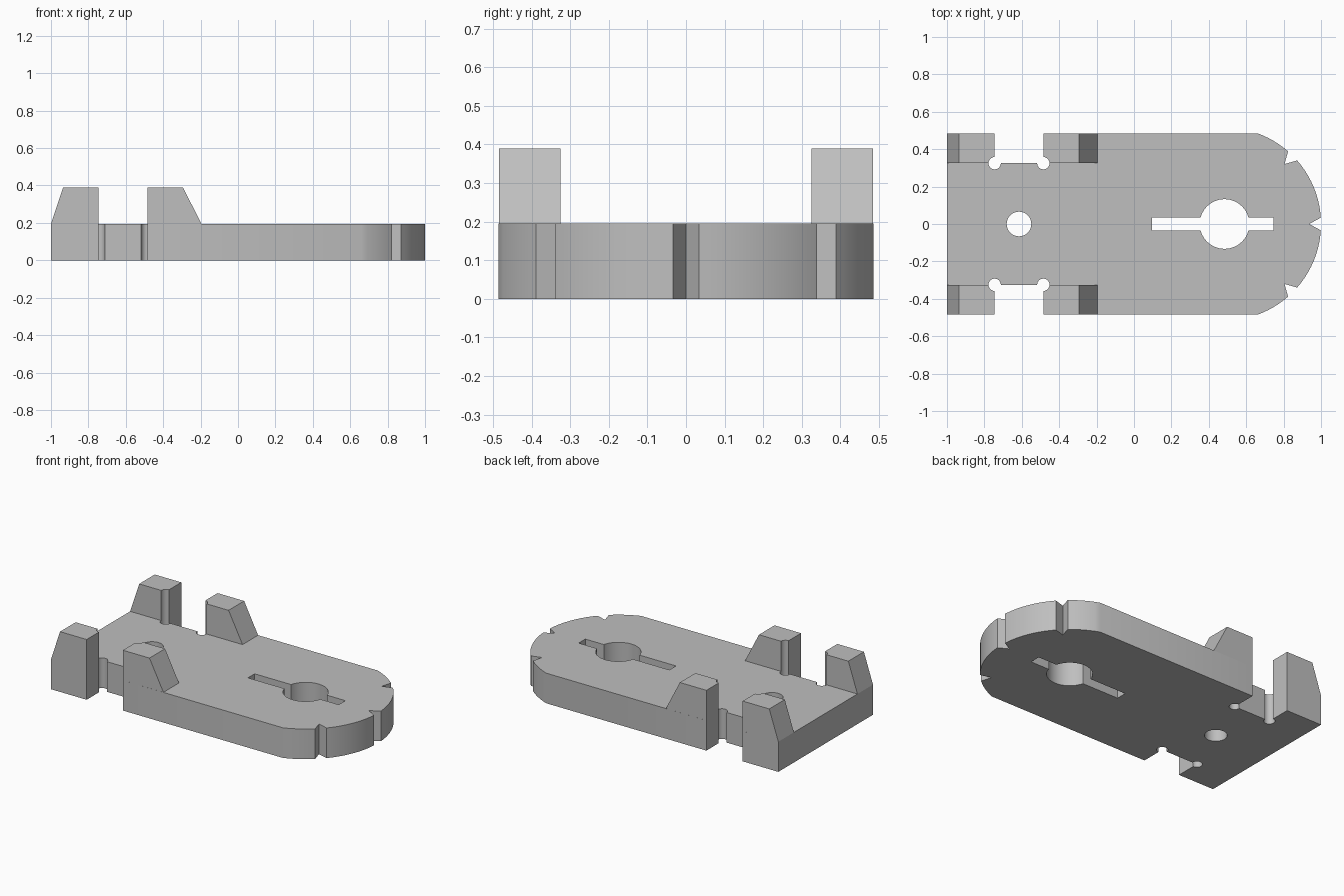
import bpy
import bmesh
from math import cos, sin, radians, acos, degrees

if "Cube" in bpy.data.objects:
    bpy.data.objects.remove(bpy.data.objects["Cube"], do_unlink=True)

HALF_W, INNER = 0.484, 0.325        # outer side and inner face of the posts
PLATE_TOP, POST_TOP = 0.195, 0.39
NOSE_X, NOSE_R, NOTCH_R = 0.484, 0.516, 0.453
GAP = (-0.745, -0.485)              # side gap between the posts

grey = bpy.data.materials.new("plain grey")
grey.use_nodes = True
grey.diffuse_color = (0.52, 0.52, 0.52, 1)
grey.node_tree.nodes["Principled BSDF"].inputs["Base Color"].default_value = grey.diffuse_color


def prism(name, points, offset):
    """Closed solid made by sweeping a flat outline of 3D points along offset."""
    bm = bmesh.new()
    face = bm.faces.new([bm.verts.new(p) for p in points])
    swept = bmesh.ops.extrude_face_region(bm, geom=[face])["geom"]
    verts = [v for v in swept if isinstance(v, bmesh.types.BMVert)]
    bmesh.ops.translate(bm, verts=verts, vec=offset)
    bmesh.ops.recalc_face_normals(bm, faces=bm.faces)
    mesh = bpy.data.meshes.new(name)
    bm.to_mesh(mesh)
    bm.free()
    mesh.materials.append(grey)
    obj = bpy.data.objects.new(name, mesh)
    bpy.context.collection.objects.link(obj)
    return obj


def polar(radius, angle):
    a = radians(angle)
    return NOSE_X + radius * cos(a), radius * sin(a)


def box_cutter(x0, x1, y0, y1):
    corners = [(x0, y0), (x1, y0), (x1, y1), (x0, y1)]
    return prism("box_cutter", [(x, y, -0.1) for x, y in corners], (0, 0, 0.7))


def round_cutter(x, y, radius, sides=32):
    ring = [radians(360 * i / sides) for i in range(sides)]
    points = [(x + radius * cos(a), y + radius * sin(a), -0.1) for a in ring]
    return prism("round_cutter", points, (0, 0, 0.7))


def cut(obj, cutters):
    for cutter in cutters:
        cutter.hide_render = True
        mod = obj.modifiers.new("cut", "BOOLEAN")
        mod.operation = "DIFFERENCE"
        mod.solver = "EXACT"
        mod.object = cutter
        bpy.ops.object.select_all(action="DESELECT")
        bpy.context.view_layer.objects.active = obj
        obj.select_set(True)
        bpy.ops.object.modifier_apply(modifier=mod.name)


# Rounded nose with three V notches, then the straight tail
nose_end = degrees(acos((0.66 - NOSE_X) / NOSE_R))
notch = 3.8
outline = []
stops = [-nose_end, -45, 0, 45, nose_end]
for i, (a, b) in enumerate(zip(stops, stops[1:])):
    start = a + (notch if i > 0 else 0)
    end = b - (notch if i < 3 else 0)
    steps = 10 if i in (1, 2) else 6
    outline += [polar(NOSE_R, start + (end - start) * k / steps) for k in range(steps + 1)]
    if i < 3:
        outline.append(polar(NOTCH_R, b))
outline += [(-1, HALF_W), (-1, -HALF_W)]
plate = prism("base_plate", [(x, y, 0) for x, y in outline], (0, 0, PLATE_TOP))

# Four sloped posts standing on the tail
profiles = {
    "rear_post": [(-1, PLATE_TOP), (GAP[0], PLATE_TOP), (GAP[0], POST_TOP), (-0.935, POST_TOP)],
    "middle_post": [(GAP[1], PLATE_TOP), (-0.195, PLATE_TOP), (-0.295, POST_TOP), (GAP[1], POST_TOP)],
}
parts, cutters = [plate], []
plate_cutters = [
    round_cutter(-0.615, 0, 0.066),             # small round hole
    round_cutter(NOSE_X, 0, 0.133),             # keyhole centre
    box_cutter(0.095, 0.745, -0.034, 0.034),    # keyhole slot
]
for side, word in ((1, "left"), (-1, "right")):
    # Side gap and its round corner reliefs
    gap = box_cutter(*GAP, *sorted((side * INNER, side * 0.7)))
    reliefs = [round_cutter(x, side * INNER, 0.033, 24) for x in GAP]
    plate_cutters += [gap] + reliefs
    for (name, profile), relief in zip(profiles.items(), reliefs):
        post = prism(f"{word}_{name}", [(x, side * INNER, z) for x, z in profile],
                     (0, side * (HALF_W - INNER), 0))
        cut(post, [relief])
        parts.append(post)
cut(plate, plate_cutters)

for cutter in plate_cutters:
    bpy.data.objects.remove(cutter, do_unlink=True)

# Smooth the round walls, keep the edges crisp
bpy.ops.object.select_all(action="DESELECT")
for part in parts:
    part.select_set(True)
bpy.context.view_layer.objects.active = plate
bpy.ops.object.shade_smooth_by_angle(angle=radians(25))
